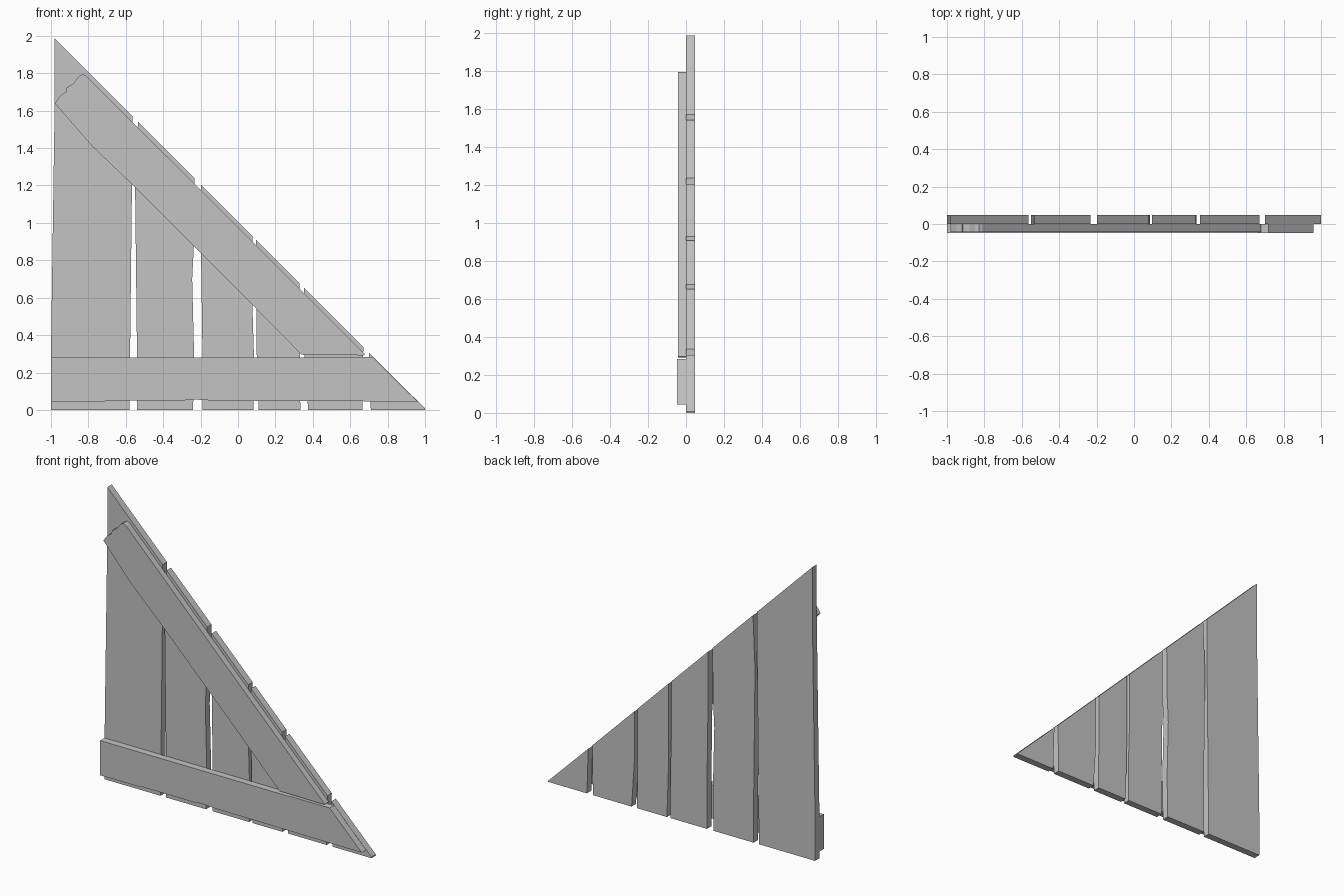
import bpy
import bmesh

default_cube = bpy.data.objects.get("Cube")
if default_cube:
    bpy.data.objects.remove(default_cube, do_unlink=True)

GREY = (0.55, 0.55, 0.55, 1.0)
material = bpy.data.materials.new("plain grey")
material.use_nodes = True
material.diffuse_color = GREY
material.node_tree.nodes["Principled BSDF"].inputs["Base Color"].default_value = GREY


def make_board(name, outline, front, back):
    """Extrude an (x, z) outline between two depths along y."""
    bm = bmesh.new()
    face = bm.faces.new([bm.verts.new((x, front, z)) for x, z in outline])
    extruded = bmesh.ops.extrude_face_region(bm, geom=[face])
    moved = [v for v in extruded["geom"] if isinstance(v, bmesh.types.BMVert)]
    bmesh.ops.translate(bm, verts=moved, vec=(0, back - front, 0))
    bmesh.ops.recalc_face_normals(bm, faces=bm.faces)
    mesh = bpy.data.meshes.new(name)
    bm.to_mesh(mesh)
    bm.free()
    mesh.materials.append(material)
    board = bpy.data.objects.new(name, mesh)
    bpy.context.collection.objects.link(board)


def slope(x):
    """Height of the sloping upper edge of the panel at x."""
    return max(1.005 - x, 0.008)


def make_plank(name, left_edge, right_edge, left_top, right_top):
    """Upright plank with worn sides, cut off along the slope."""
    top = [(right_top, slope(right_top)), (left_top, slope(left_top))]
    outline = right_edge + top + list(reversed(left_edge))
    make_board(name, outline, front=0.0, back=0.047)


# Upright planks: left edge, right edge, and x of the two top corners
planks = [
    ([(-1, 0), (-1, 0.3), (-0.98, 1.65)],
     [(-0.58, 0), (-0.577, 0.3), (-0.567, 1.2)], -0.98, -0.565),
    ([(-0.54, 0), (-0.54, 0.3), (-0.55, 1.18)],
     [(-0.24, 0), (-0.235, 0.3), (-0.245, 0.7), (-0.235, 0.9)], -0.535, -0.232),
    ([(-0.19, 0), (-0.19, 0.3), (-0.197, 0.8)],
     [(0.083, 0), (0.085, 0.3), (0.077, 0.55)], -0.197, 0.077),
    ([(0.11, 0), (0.1, 0.3)], [(0.333, 0)], 0.097, 0.33),
    ([(0.375, 0), (0.355, 0.3)], [(0.665, 0)], 0.353, 0.67),
    ([(0.71, 0)], [(1, 0)], 0.7, 1),
]
for number, plank in enumerate(planks, start=1):
    make_plank(f"upright_plank_{number}", *plank)

# Diagonal brace with a splintered upper end
splintered_end = [(-0.81, 1.785), (-0.83, 1.795), (-0.85, 1.785), (-0.88, 1.745),
                  (-0.915, 1.725), (-0.92, 1.7), (-0.95, 1.68), (-0.98, 1.64)]
lower_edge = [(-0.78, 1.41), (-0.56, 1.2), (-0.2, 0.84), (0, 0.64), (0.34, 0.295)]
make_board("diagonal_brace", splintered_end + lower_edge + [(0.67, 0.292), (0.68, 0.296)],
           front=-0.042, back=0.0)

# Bottom rail, cut along the slope at its right end
rail_bottom = [(-1, 0.045), (-0.72, 0.045), (-0.69, 0.05), (-0.3, 0.05),
               (-0.24, 0.056), (-0.13, 0.05), (0.96, 0.045)]
rail_top = [(0.72, 0.283), (0.43, 0.283), (0.41, 0.28), (-1, 0.28)]
make_board("bottom_rail", rail_bottom + rail_top, front=-0.047, back=0.0)
